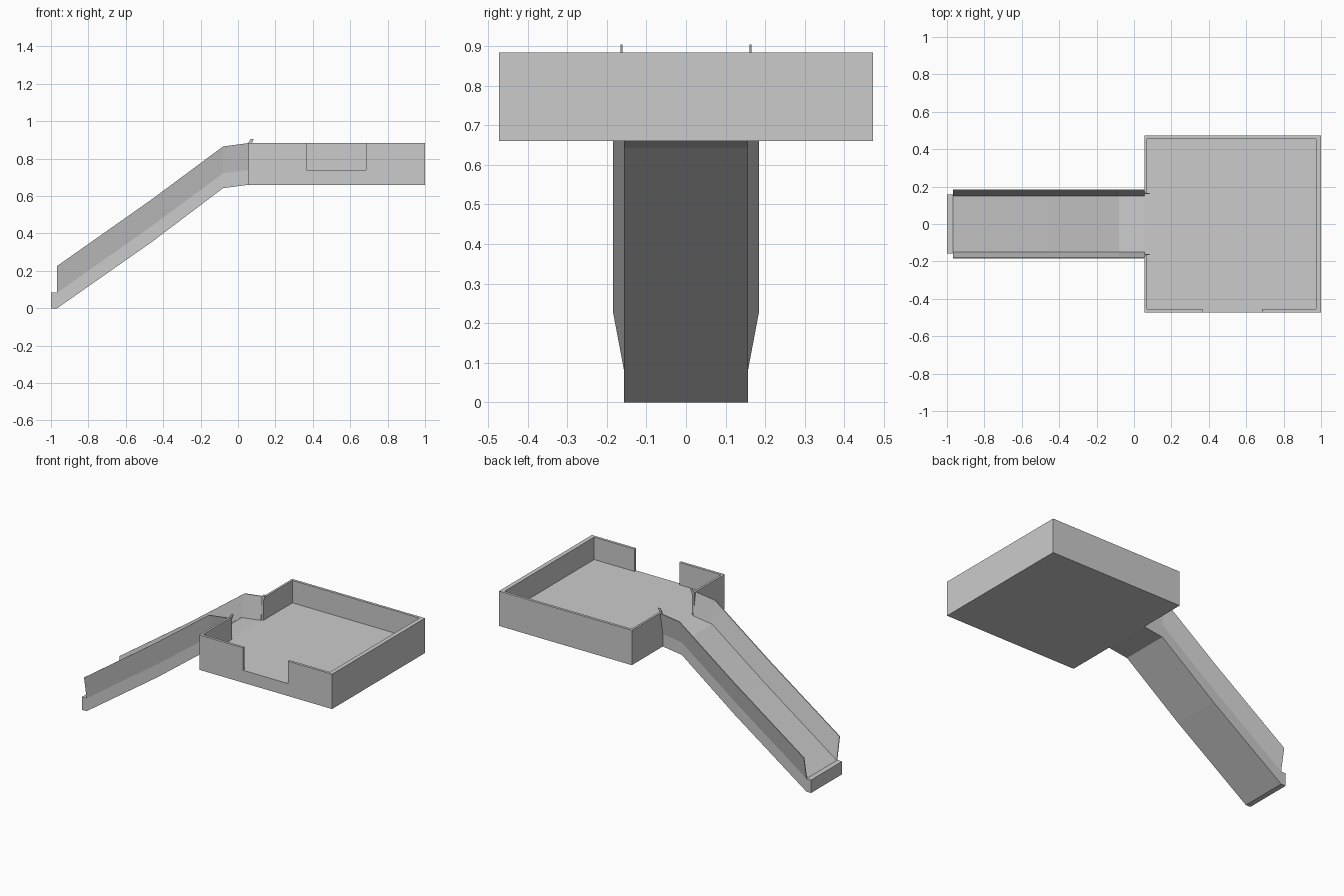
import bpy, bmesh

if "Cube" in bpy.data.objects:
    bpy.data.objects.remove(bpy.data.objects["Cube"])


def finish(name, bm):
    bmesh.ops.recalc_face_normals(bm, faces=bm.faces)
    mesh = bpy.data.meshes.new(name)
    bm.to_mesh(mesh)
    bm.free()
    obj = bpy.data.objects.new(name, mesh)
    bpy.context.collection.objects.link(obj)
    return obj


def prism(name, pts, z0, z1):
    """Extrude a plan outline upwards."""
    bm = bmesh.new()
    face = bm.faces.new([bm.verts.new((x, y, z0)) for x, y in pts])
    ext = bmesh.ops.extrude_face_region(bm, geom=[face])
    for v in ext["geom"]:
        if isinstance(v, bmesh.types.BMVert):
            v.co.z = z1
    return finish(name, bm)


def loft(name, rings):
    """Skin a row of equal-length sections and cap both ends."""
    bm = bmesh.new()
    rows = [[bm.verts.new(p) for p in ring] for ring in rings]
    n = len(rows[0])
    for a, b in zip(rows, rows[1:]):
        for i in range(n):
            j = (i + 1) % n
            bm.faces.new((a[i], a[j], b[j], b[i]))
    bm.faces.new(rows[0])
    bm.faces.new(rows[-1])
    return finish(name, bm)


# Platform: floor slab and low walls with openings at the slide and the front
X0, X1, Y = 0.055, 1.0, 0.472
IX0, IX1, IY = 0.069, 0.972, 0.455
FLOOR, TOP, GAP = 0.74, 0.884, 0.163
prism("platform_floor", [(X0, -Y), (X1, -Y), (X1, Y), (X0, Y)], 0.66, FLOOR)
prism("platform_main_wall",
      [(X0, GAP), (X0, Y), (X1, Y), (X1, -Y), (0.685, -Y), (0.685, -IY),
       (IX1, -IY), (IX1, IY), (IX0, IY), (IX0, GAP)], FLOOR, TOP)
prism("platform_corner_wall",
      [(X0, -GAP), (X0, -Y), (0.365, -Y), (0.365, -IY), (IX0, -IY), (IX0, -GAP)],
      FLOOR, TOP)

# Slide bed: (x, underside z, top z) along its length
W = 0.157
bed = [(-1, 0, 0.083), (-0.967, 0, 0.083), (-0.46, 0.355, 0.44),
       (-0.08, 0.642, 0.722), (X0, 0.66, FLOOR)]
loft("slide_bed", [[(x, -W, lo), (x, W, lo), (x, W, hi), (x, -W, hi)]
                   for x, lo, hi in bed])

# Slide sides: thin boards leaning outwards, plus small end tabs
for side, label in ((1, "back"), (-1, "front")):
    rings = []
    for x, lo, z in bed[1:]:
        top = z + 0.143
        rings.append([(x, side * 0.151, z), (x, side * W, z),
                      (x, side * 0.184, top), (x, side * 0.178, top)])
    loft("slide_side_" + label, rings)
    tab = [(X0, 0.74), (X0, 0.884), (0.068, 0.904), (0.083, 0.904), (0.07, 0.87), (0.07, 0.74)]
    loft("slide_end_tab_" + label,
         [[(x, side * y, z) for x, z in tab] for y in (0.161, 0.165)])
